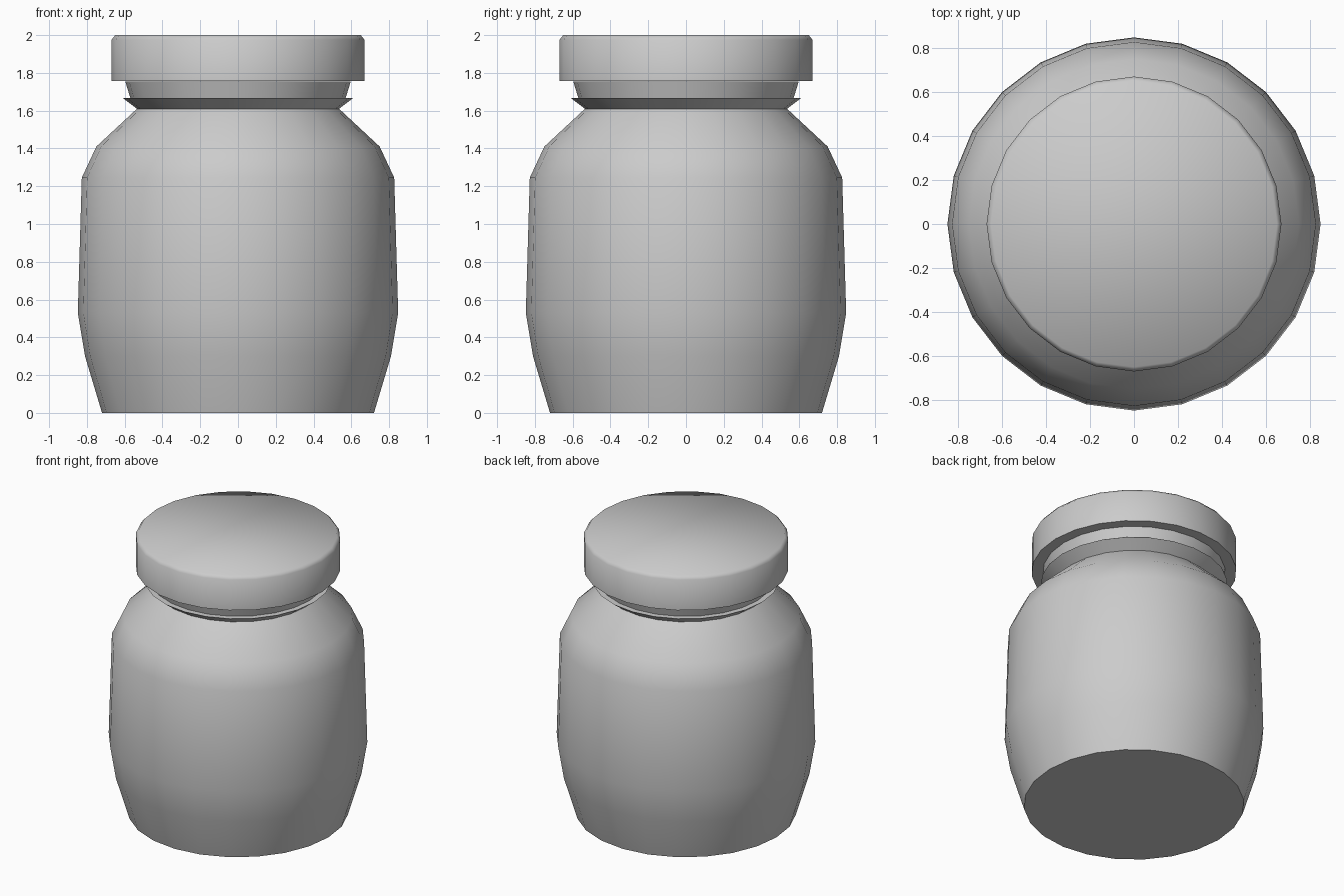
import bpy, bmesh, math

if "Cube" in bpy.data.objects:
    bpy.data.objects.remove(bpy.data.objects["Cube"])

SIDES = 24

def lathe(name, profile, angle, cap_bottom=False, cap_top=False):
    """Revolve (radius, z) points, listed bottom to top, around the z axis."""
    bm = bmesh.new()
    rings = []
    for r, z in profile:
        rings.append([bm.verts.new((r * math.cos(2 * math.pi * i / SIDES),
                                    r * math.sin(2 * math.pi * i / SIDES), z))
                      for i in range(SIDES)])
    for low, high in zip(rings, rings[1:]):
        for i in range(SIDES):
            j = (i + 1) % SIDES
            bm.faces.new((low[i], low[j], high[j], high[i]))
    if cap_bottom:
        bm.faces.new(rings[0][::-1])
    if cap_top:
        bm.faces.new(rings[-1])
    mesh = bpy.data.meshes.new(name)
    bm.to_mesh(mesh)
    bm.free()
    obj = bpy.data.objects.new(name, mesh)
    bpy.context.collection.objects.link(obj)
    bpy.ops.object.select_all(action='DESELECT')
    obj.select_set(True)
    bpy.context.view_layer.objects.active = obj
    bpy.ops.object.shade_smooth_by_angle(angle=math.radians(angle))
    return obj

# Jar body: belly, shoulder, collar flange and neck
lathe("jar_body", [(0.72, 0), (0.81, 0.30), (0.848, 0.53), (0.827, 1.245),
                   (0.75, 1.41), (0.535, 1.61), (0.61, 1.667),
                   (0.57, 1.667), (0.597, 1.755)], 60, cap_bottom=True)

# Lid: underside ring, wall and chamfered top
lathe("lid", [(0.595, 1.756), (0.67, 1.756), (0.67, 1.975), (0.65, 2.0)],
      60, cap_top=True)
